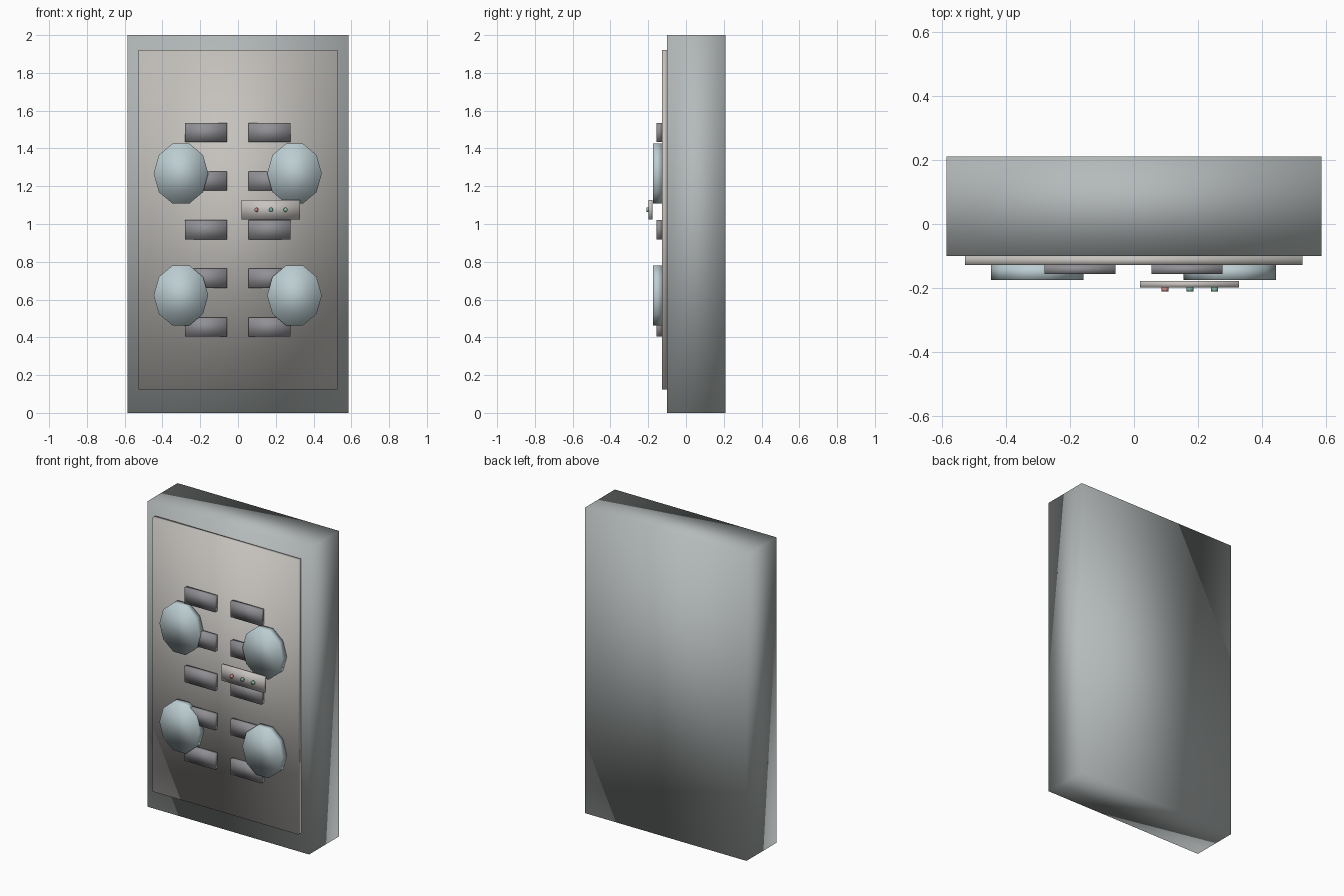
import bpy, bmesh
from math import cos, sin, tau
from mathutils import Vector

if "Cube" in bpy.data.objects:
    bpy.data.objects.remove(bpy.data.objects["Cube"])


def material(name, rgb):
    m = bpy.data.materials.new(name)
    m.diffuse_color = (*rgb, 1)
    m.use_nodes = True
    m.node_tree.nodes["Principled BSDF"].inputs["Base Color"].default_value = m.diffuse_color
    return m


def finish(bm, name, mat):
    bmesh.ops.recalc_face_normals(bm, faces=bm.faces)
    for f in bm.faces:
        f.smooth = True
    me = bpy.data.meshes.new(name)
    bm.to_mesh(me)
    bm.free()
    me.materials.append(mat)
    ob = bpy.data.objects.new(name, me)
    bpy.context.collection.objects.link(ob)
    return ob


def box(name, x, y, z, mat):
    """Box from (min, max) ranges on each axis."""
    bm = bmesh.new()
    bmesh.ops.create_cube(bm, size=1)
    for v in bm.verts:
        v.co = Vector([(r[0] + r[1]) / 2 + c * (r[1] - r[0])
                       for r, c in zip((x, y, z), v.co)])
    return finish(bm, name, mat)


def disc(name, x, z, rx, rz, y, sides, mat):
    """Elliptical prism facing -y, with a vertex on the x axis."""
    bm = bmesh.new()
    ring = [bm.verts.new((x + rx * cos(tau * i / sides), y[1],
                          z + rz * sin(tau * i / sides))) for i in range(sides)]
    base = bm.faces.new(ring)
    ext = bmesh.ops.extrude_face_region(bm, geom=[base], use_keep_orig=True)
    moved = [g for g in ext["geom"] if isinstance(g, bmesh.types.BMVert)]
    bmesh.ops.translate(bm, verts=moved, vec=(0, y[0] - y[1], 0))
    return finish(bm, name, mat)


body_mat = material("body_grey", (0.46, 0.49, 0.49))
panel_mat = material("panel_warm_grey", (0.56, 0.54, 0.51))
slot_mat = material("dark_grey", (0.28, 0.28, 0.30))
disc_mat = material("pale_blue", (0.50, 0.61, 0.64))
plate_mat = material("plate_grey", (0.58, 0.55, 0.53))
red = material("red", (0.65, 0.25, 0.25))
teal = material("teal", (0.22, 0.48, 0.42))
green = material("green", (0.25, 0.50, 0.35))

# Cabinet and front panel
box("cabinet_body", (-0.585, 0.585), (-0.10, 0.21), (0, 2), body_mat)
box("front_panel", (-0.528, 0.526), (-0.128, -0.10), (0.125, 1.92), panel_mat)

# Two columns of five dark blocks
for row in range(5):
    zc = 0.455 + row * 0.2575
    for side, xc in (("left", -0.169), ("right", 0.166)):
        box(f"{side}_block_{row + 1}", (xc - 0.111, xc + 0.111),
            (-0.156, -0.128), (zc - 0.051, zc + 0.051), slot_mat)

# Four ten-sided discs
for level, zc in (("lower", 0.622), ("upper", 1.267)):
    for side, xc in (("left", -0.302), ("right", 0.299)):
        disc(f"{level}_{side}_disc", xc, zc, 0.1445, 0.167,
             (-0.175, -0.128), 10, disc_mat)

# Control plate with three buttons
box("control_plate", (0.019, 0.328), (-0.198, -0.178), (1.025, 1.128), plate_mat)
for i, mat in enumerate((red, teal, green)):
    disc(f"button_{i + 1}", 0.097 + i * 0.0775, 1.075, 0.011, 0.012,
         (-0.21, -0.198), 8, mat)
